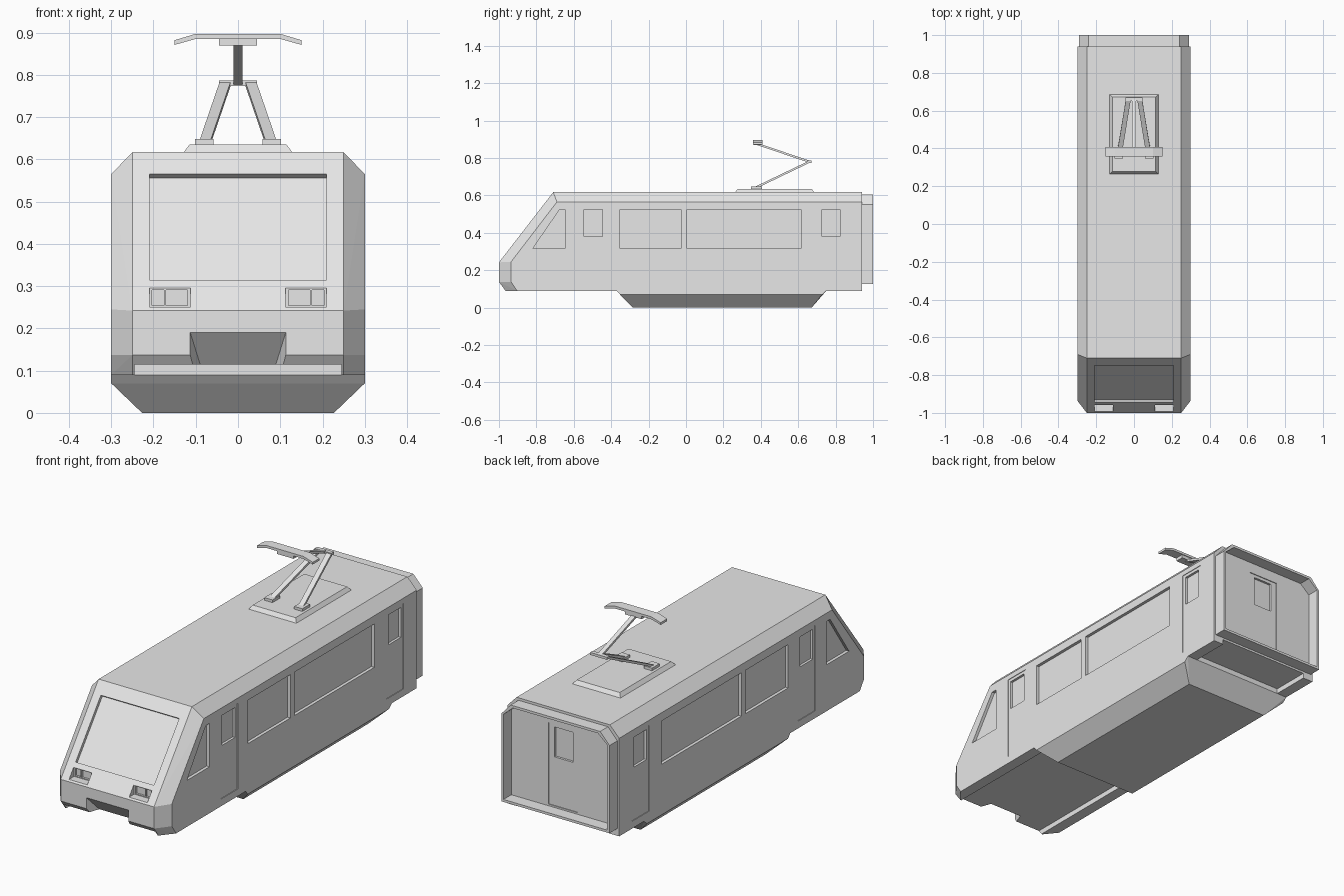
import bpy, bmesh
from mathutils import Vector

cube = bpy.data.objects.get("Cube")
if cube:
    bpy.data.objects.remove(cube, do_unlink=True)

grey = bpy.data.materials.new("plain_grey")
grey.use_nodes = True
grey.diffuse_color = (0.8, 0.8, 0.8, 1)
grey.node_tree.nodes["Principled BSDF"].inputs["Base Color"].default_value = (0.8, 0.8, 0.8, 1)


def hull(name, points):
    """Convex flat-faced solid around the given points."""
    bm = bmesh.new()
    for p in points:
        bm.verts.new(p)
    res = bmesh.ops.convex_hull(bm, input=bm.verts)
    loose = [v for v in bm.verts if not v.link_faces]
    bmesh.ops.delete(bm, geom=loose, context='VERTS')
    bmesh.ops.dissolve_limit(bm, angle_limit=0.01, verts=bm.verts, edges=bm.edges)
    bmesh.ops.recalc_face_normals(bm, faces=bm.faces)
    mesh = bpy.data.meshes.new(name)
    bm.to_mesh(mesh)
    bm.free()
    mesh.materials.append(grey)
    obj = bpy.data.objects.new(name, mesh)
    bpy.context.collection.objects.link(obj)
    return obj


def mirrored(points):
    return [(s * x, y, z) for x, y, z in points for s in (1, -1)]


def box(name, xs, ys, zs):
    return hull(name, [(x, y, z) for x in xs for y in ys for z in zs])


def prism_x(name, xs, profile):
    return hull(name, [(x, y, z) for x in xs for y, z in profile])


def beam(name, p, q, width, thick):
    p, q = Vector(p), Vector(q)
    side = Vector((width / 2, 0, 0))
    up = Vector((1, 0, 0)).cross(q - p).normalized() * thick / 2
    return hull(name, [e + a * side + b * up for e in (p, q) for a in (1, -1) for b in (1, -1)])


def cut(target, cutters):
    """Subtract the cutters one after another, then discard them."""
    for c in cutters:
        c.hide_render = True
        m = target.modifiers.new("cut", 'BOOLEAN')
        m.operation, m.solver, m.object = 'DIFFERENCE', 'EXACT', c
    bpy.context.view_layer.update()
    graph = bpy.context.evaluated_depsgraph_get()
    mesh = bpy.data.meshes.new_from_object(target.evaluated_get(graph))
    target.modifiers.clear()
    target.data = mesh
    for c in cutters:
        bpy.data.objects.remove(c, do_unlink=True)


# Body shell with sloped nose and chamfered edges
ROOF, REAR, DEPTH = 0.617, 0.94, 0.015
body = hull("body", mirrored([
    (0.25, -1, 0.242), (0.25, -1, 0.137), (0.25, -0.965, 0.09),
    (0.3, -0.935, 0.245), (0.3, -0.935, 0.137), (0.3, -0.903, 0.09),
    (0.25, -0.71, ROOF), (0.3, -0.69, 0.565),
    (0.25, REAR, ROOF), (0.3, REAR, 0.565), (0.3, REAR, 0.09)]))

# Recessed floor and coupler notch
cuts = [box("floor_cut", (-0.245, 0.245), (-1.1, 1.1), (0, 0.115)),
        hull("notch_cut", mirrored([
            (0.113, -1.05, 0.19), (0.113, -1, 0.19), (0.113, -1.05, 0.1),
            (0.113, -1, 0.1), (0.085, -0.92, 0.1)]))]

# Windscreen recess, parallel to the sloped nose
nose_normal = Vector((0, -0.79, 0.61))
screen = []
for z in (0.315, 0.565):
    on_nose = Vector((0, -1 + (z - 0.242) * 0.773, z))
    for d in (-DEPTH, 0.05):
        p = on_nose + nose_normal * d
        screen.append((p.y, p.z))
cuts.append(prism_x("windscreen_cut", (-0.21, 0.21), screen))

# Headlight housings, doors and side windows on both sides
windows = [(-0.545, -0.447, 0.38), (-0.353, -0.027, 0.315),
           (0.005, 0.615, 0.315), (0.727, 0.823, 0.38)]
for s in (1, -1):
    cuts.append(box("headlight_cut", (s * 0.112, s * 0.21), (-1.05, -0.955), (0.25, 0.295)))
    for a, b in ((0.12, 0.17), (0.175, 0.203)):
        cuts.append(box("lamp_cut", (s * a, s * b), (-1.04, -0.945), (0.254, 0.291)))
    for y in (-0.495, 0.775):
        cuts.append(box("door_cut", (s * 0.297, s * 0.35), (y - 0.065, y + 0.065), (0.125, 0.54)))
    depth = (s * (0.3 - DEPTH), s * 0.34)
    for y0, y1, z0 in windows:
        cuts.append(box("window_cut", depth, (y0, y1), (z0, 0.525)))
    cuts.append(prism_x("cab_window_cut", depth, [
        (-0.82, 0.315), (-0.647, 0.315), (-0.647, 0.525), (-0.675, 0.525)]))

# Rear door and its window
cuts.append(box("rear_door_cut", (-0.08, 0.08), (REAR - 0.004, 1.05), (0.145, 0.54)))
cuts.append(box("rear_window_cut", (-0.05, 0.05), (REAR - DEPTH, 1.04), (0.38, 0.525)))
cut(body, cuts)


# Open gangway frame at the rear
def gangway(name, inset, ys):
    outline = [(0.29, 0.125 + inset), (0.29, 0.55), (0.24, 0.605 - inset)]
    return hull(name, mirrored([(x - inset, y, z) for x, z in outline for y in ys]))


frame = gangway("gangway_frame", 0, (REAR - 0.001, 1))
cut(frame, [gangway("gangway_cut", 0.012, (0.9, 1.1))])

# Equipment tray under the floor
hull("underbody", mirrored([
    (0.227, -0.283, 0), (0.227, 0.672, 0), (0.3, -0.353, 0.07), (0.3, 0.727, 0.07),
    (0.3, -0.37, 0.09), (0.3, 0.75, 0.09), (0.24, -0.37, 0.118), (0.24, 0.75, 0.118)]))

# Roof plate
hull("roof_plate", mirrored([
    (0.13, 0.262, ROOF - 0.002), (0.13, 0.687, ROOF - 0.002),
    (0.115, 0.277, 0.635), (0.115, 0.672, 0.635)]))

# Current collector: feet, folding arms and contact strip
for s, side in ((1, "left"), (-1, "right")):
    box(side + "_foot", (s * 0.058, s * 0.102), (0.347, 0.406), (0.634, 0.648))
    beam(side + "_lower_arm", (s * 0.077, 0.375, 0.643), (s * 0.03, 0.66, 0.78), 0.026, 0.011)
    hull(side + "_strip_horn", [
        (s * x, y, z) for y in (0.358, 0.408)
        for x, z in ((0.1, 0.885), (0.1, 0.897), (0.15, 0.871), (0.15, 0.882))])
box("elbow_bar", (-0.045, 0.045), (0.65, 0.67), (0.774, 0.786))
beam("upper_arm", (0, 0.66, 0.78), (0, 0.38, 0.875), 0.022, 0.011)
box("strip_mount", (-0.045, 0.045), (0.362, 0.404), (0.869, 0.886))
box("contact_strip", (-0.1, 0.1), (0.358, 0.408), (0.885, 0.897))
